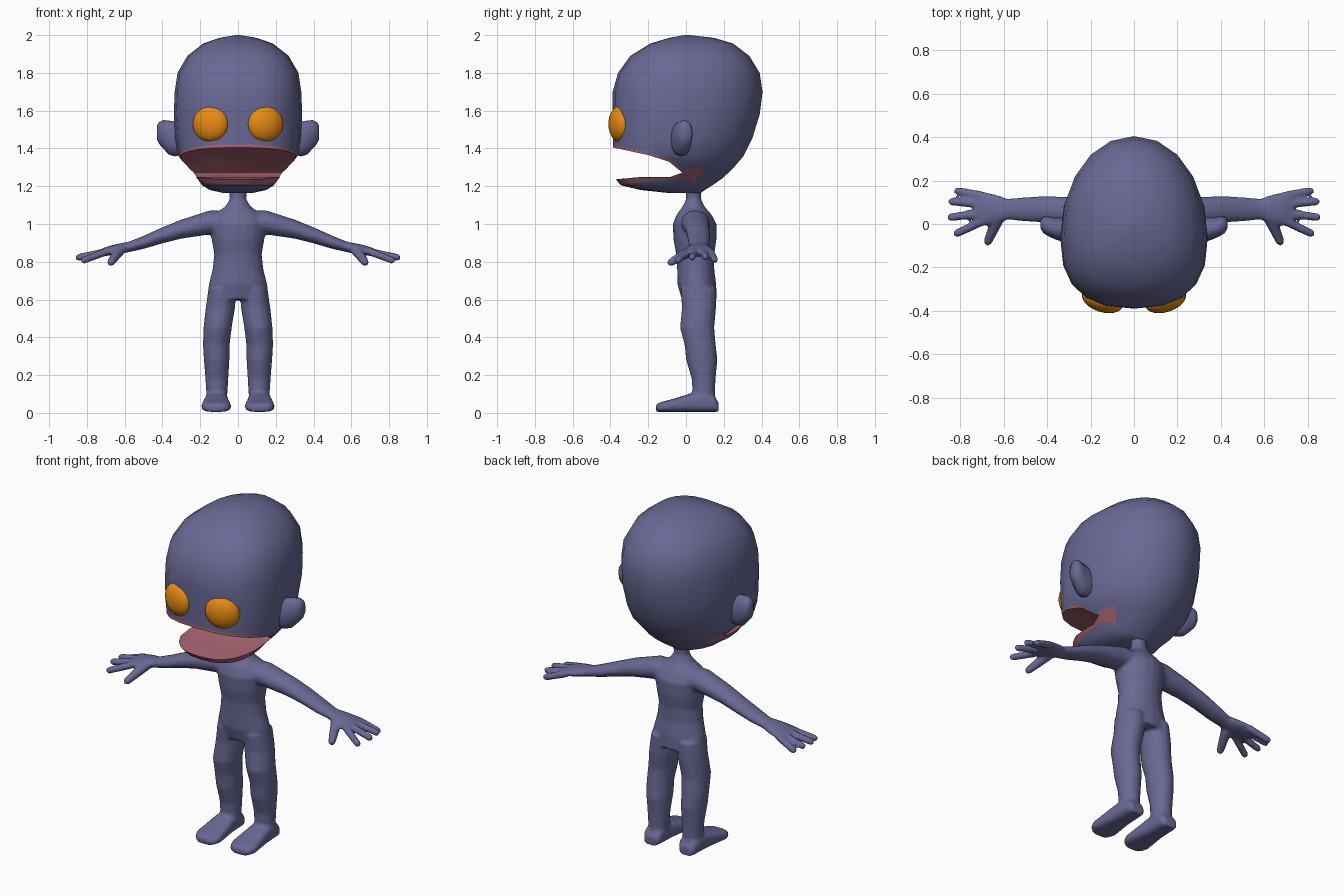
import bpy, bmesh, math
from mathutils import Vector

if "Cube" in bpy.data.objects:
    bpy.data.objects.remove(bpy.data.objects["Cube"])


def material(name, rgb):
    m = bpy.data.materials.new(name)
    m.diffuse_color = (*rgb, 1)
    m.use_nodes = True
    m.node_tree.nodes["Principled BSDF"].inputs["Base Color"].default_value = m.diffuse_color
    return m


SKIN = material("slate_skin", (0.14, 0.14, 0.30))
LIPS = material("pink_mouth", (0.40, 0.13, 0.17))
EYES = material("orange_eye", (0.80, 0.26, 0.006))


def spow(v, p):
    return math.copysign(abs(v) ** (2 / p), v)


def ring(c, u, v, n=16, p=2.0):
    c, u, v = Vector(c), Vector(u), Vector(v)
    angles = [2 * math.pi * i / n for i in range(n)]
    return [c + u * spow(math.cos(a), p) + v * spow(math.sin(a), p) for a in angles]


def loft(bm, rings):
    """Skin a list of equal-length point rings and cap both ends."""
    vs = [[bm.verts.new(p) for p in r] for r in rings]
    n = len(vs[0])
    faces = [bm.faces.new((a[i], a[(i + 1) % n], b[(i + 1) % n], b[i]))
             for a, b in zip(vs, vs[1:]) for i in range(n)]
    faces += [bm.faces.new(vs[0]), bm.faces.new(vs[-1])]
    bmesh.ops.recalc_face_normals(bm, faces=faces)


def tube(bm, a, b, r0, r1):
    """Rounded finger from a to b."""
    a, b = Vector(a), Vector(b)
    d = (b - a).normalized()
    u = d.cross(Vector((0, 0, 1))).normalized()
    v = u.cross(d)
    stops = [(a, r0), (a.lerp(b, 0.5), (r0 + r1) / 2), (b - d * r1 * 0.8, r1),
             (b - d * r1 * 0.25, r1 * 0.75), (b, r1 * 0.35)]
    loft(bm, [ring(c, u * r, v * r, 10) for c, r in stops])


def finish(name, bm, *mats, angle=40):
    me = bpy.data.meshes.new(name)
    bm.to_mesh(me)
    bm.free()
    ob = bpy.data.objects.new(name, me)
    bpy.context.collection.objects.link(ob)
    for m in mats:
        me.materials.append(m)
    select(ob)
    bpy.ops.object.shade_smooth_by_angle(angle=math.radians(angle))
    return ob


def select(ob):
    bpy.ops.object.select_all(action='DESELECT')
    ob.select_set(True)
    bpy.context.view_layer.objects.active = ob


# ---- body: torso, legs, feet, arms and hands fused into one skin ----
bm = bmesh.new()
torso = [(1.22, .05, 0, .08), (1.13, .044, 0, .08), (1.09, .07, -.02, .1),
         (1.05, .13, -.05, .135), (1.0, .152, -.07, .162), (.92, .14, -.067, .162),
         (.84, .126, -.052, .15), (.76, .135, -.047, .15), (.68, .155, -.045, .16),
         (.6, .165, -.022, .163)]
loft(bm, [ring((0, (f + b) / 2, z), (w, 0, 0), (0, (b - f) / 2, 0), 20)
          for z, w, f, b in torso])
leg = [(.66, .085, .07, -.03, .16), (.56, .093, .078, -.022, .16),
       (.45, .108, .075, -.032, .15), (.36, .115, .071, -.008, .158),
       (.28, .113, .068, 0, .167), (.18, .112, .061, .03, .157),
       (.1, .112, .056, .034, .154), (.03, .112, .058, .03, .16)]
foot = [(.172, .05, .04), (.15, .085, .055), (.1, .105, .06), (.03, .1, .064),
        (-.05, .075, .074), (-.11, .058, .08), (-.145, .048, .065), (-.16, .038, .04)]
arm = [(.06, .05, 1.01, .08, .06), (.15, .05, 1.008, .075, .064),
       (.3, .06, .973, .065, .051), (.4, .067, .94, .061, .043),
       (.5, .068, .903, .057, .035), (.58, .068, .878, .048, .028),
       (.63, .068, .868, .066, .029), (.69, .07, .857, .08, .025),
       (.735, .07, .845, .074, .019)]
fingers = [(.13, .828, .155, .805), (.093, .855, .104, .822),
           (.048, .86, .03, .82), (.012, .83, -.05, .803)]
for s in (1, -1):
    loft(bm, [ring((s * x, (f + b) / 2, z), (w, 0, 0), (0, (b - f) / 2, 0))
              for z, x, w, f, b in leg])
    loft(bm, [ring((s * .115, y, h / 2 + .005), (w, 0, 0), (0, 0, h / 2), 16, 3)
              for y, h, w in foot])
    loft(bm, [ring((s * x, y, z), (0, hy, 0), (0, 0, hz)) for x, y, z, hy, hz in arm])
    for y0, x1, y1, z1 in fingers:
        tube(bm, (s * .70, y0, .852), (s * x1, y1, z1), .021, .019)
    tube(bm, (s * .625, .03, .862), (s * .68, -.095, .788), .03, .021)
body = finish("body", bm, SKIN)
rm = body.modifiers.new("fuse", 'REMESH')
rm.mode = 'VOXEL'
rm.voxel_size = 0.009
rm.use_smooth_shade = True
sm = body.modifiers.new("soften", 'SMOOTH')
sm.factor = 0.5
sm.iterations = 4

# ---- head: stacked rings, flatter in front than at the back ----
head_rows = [(1.165, .08, -.1, .08), (1.18, .15, -.24, .1), (1.205, .19, -.345, .14),
             (1.24, .215, -.375, .19), (1.29, .262, -.38, .245), (1.36, .315, -.385, .305),
             (1.45, .332, -.386, .35), (1.58, .34, -.39, .39), (1.7, .335, -.388, .405),
             (1.8, .32, -.36, .39), (1.89, .268, -.295, .335), (1.955, .185, -.19, .25),
             (1.985, .1, -.09, .15), (2.0, .012, -.01, .02)]


def head_ring(z, w, f, b):
    yc = f + (b - f) * 0.42
    pts = []
    for i in range(20):
        a = 2 * math.pi * i / 20
        c, s = math.cos(a), math.sin(a)
        p, r = (2.5, yc - f) if s < 0 else (2.05, b - yc)
        pts.append((w * spow(c, p), yc + r * spow(s, p), z))
    return pts


bm = bmesh.new()
loft(bm, [head_ring(*row) for row in head_rows])
# lip borders: lines in the side plane as y, z, slope, side
borders = [(-.385, 1.422, -.254, -1), (-.09, 1.347, -1.0, -1), (-.385, 1.207, .1, 1)]
for y, z, k, _ in borders:
    bmesh.ops.bisect_plane(bm, geom=bm.verts[:] + bm.edges[:] + bm.faces[:],
                           plane_co=(0, y, z), plane_no=(0, -k, 1))
head = finish("head", bm, SKIN, LIPS)

# open mouth, deeper in the middle
profile = [(-.6, 1.44), (-.385, 1.405), (-.2, 1.365), (-.09, 1.33), (-.02, 1.272),
           (-.08, 1.25), (-.25, 1.248), (-.385, 1.235), (-.6, 1.23)]
bm = bmesh.new()
loft(bm, [[(x, y + (d if 3 <= i <= 5 else 0), z) for i, (y, z) in enumerate(profile)]
          for x, d in ((-.5, 0), (-.22, 0), (-.1, .08), (.1, .08), (.22, 0), (.5, 0))])
cutter = finish("mouth_cutter", bm)
cutter.hide_render = True
select(head)
cut = head.modifiers.new("mouth", 'BOOLEAN')
cut.operation = 'DIFFERENCE'
cut.solver = 'EXACT'
cut.object = cutter
bpy.ops.object.modifier_apply(modifier=cut.name)
bpy.data.objects.remove(cutter)

# pink lips and mouth lining
for f in head.data.polygons:
    x, y, z = f.center
    lip = y < .05 and all(sd * (z - z0 - k * (y - y0)) > 0 for y0, z0, k, sd in borders)
    inside = abs(x) < .22 and 1.23 < z < 1.42 and -.3 < y < .1
    f.material_index = 1 if lip or inside else 0
bpy.ops.object.shade_smooth_by_angle(angle=math.radians(40))

# ---- ears and eyes ----
ear = [(.28, -.03, 1.45, .05, .08), (.335, -.025, 1.45, .055, .092),
       (.365, -.02, 1.457, .05, .09), (.395, -.01, 1.474, .046, .076),
       (.418, -.004, 1.482, .038, .058), (.43, 0, 1.485, .02, .034)]
for s, side in ((1, "left"), (-1, "right")):
    bm = bmesh.new()
    loft(bm, [ring((s * x, y, z), (0, hy, 0), (0, 0, hz), 12, 2.3) for x, y, z, hy, hz in ear])
    finish(side + "_ear", bm, SKIN, angle=60)
    bm = bmesh.new()
    bmesh.ops.create_uvsphere(bm, u_segments=24, v_segments=14, radius=1)
    eye = finish(side + "_eye", bm, EYES, angle=60)
    eye.scale = (.098, .056, .095)
    eye.location = (s * .145, -.35, 1.53)
    eye.rotation_euler = (0, 0, s * math.radians(18))
